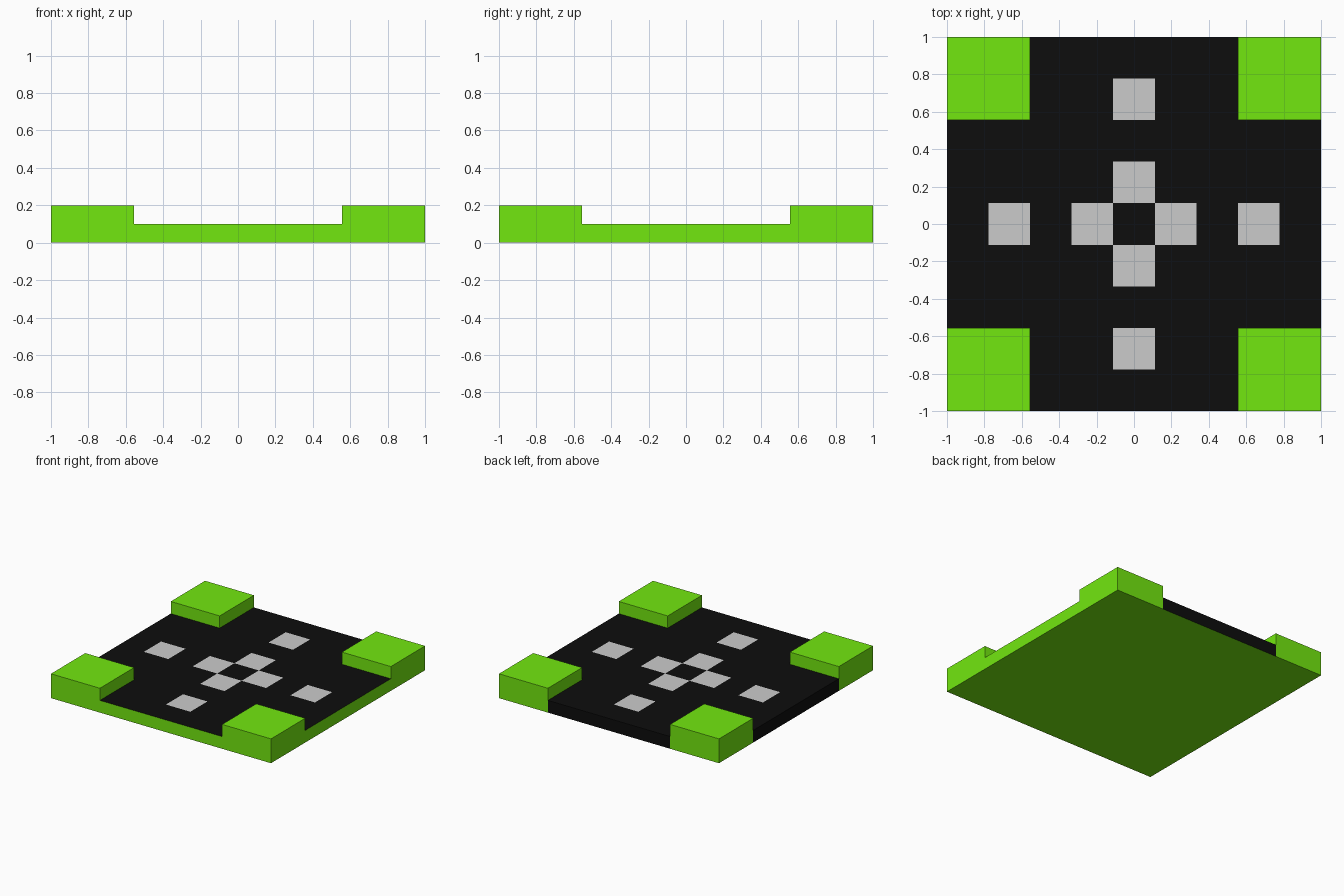
import bpy, bmesh

if "Cube" in bpy.data.objects:
    bpy.data.objects.remove(bpy.data.objects["Cube"])

N = 9
CELL = 2 / N
BOARD_H, BLOCK_H = 0.1, 0.2
INNER = 1 - 2 * CELL          # inner edge of the corner blocks


def material(name, rgb):
    mat = bpy.data.materials.new(name)
    mat.diffuse_color = (*rgb, 1)
    mat.use_nodes = True
    mat.node_tree.nodes["Principled BSDF"].inputs["Base Color"].default_value = mat.diffuse_color
    return mat


def finish(bm, name, mats=()):
    mesh = bpy.data.meshes.new(name)
    bm.to_mesh(mesh)
    bm.free()
    for mat in mats:
        mesh.materials.append(mat)
    obj = bpy.data.objects.new(name, mesh)
    bpy.context.collection.objects.link(obj)
    return obj


def cell_grid():
    bm = bmesh.new()
    bmesh.ops.create_grid(bm, x_segments=N, y_segments=N, size=1)
    bmesh.ops.translate(bm, verts=bm.verts, vec=(0, 0, BOARD_H))
    return bm


def is_tile(face):
    # four tiles around the centre plus one further out on each arm
    c = face.calc_center_median()
    col, row = sorted((round(abs(c.x) / CELL), round(abs(c.y) / CELL)))
    return col == 0 and row in (1, 3) and face.normal.z > 0.9


green = material("green", (0.17, 0.80, 0.005))
black = material("black", (0.004, 0.004, 0.004))

# Board: celled top, straight sides and one flat bottom
bm = cell_grid()
rim = [e for e in bm.edges if e.is_boundary]
skirt = bmesh.ops.extrude_edge_only(bm, edges=rim)["geom"]
for v in skirt:
    if isinstance(v, bmesh.types.BMVert):
        v.co.z = 0
bmesh.ops.holes_fill(bm, edges=[e for e in bm.edges if e.is_boundary], sides=0)
bmesh.ops.recalc_face_normals(bm, faces=bm.faces)

# Raised corner blocks
corners = []
for f in bm.faces:
    c = f.calc_center_median()
    if f.normal.z > 0.9 and min(abs(c.x), abs(c.y)) > INNER:
        corners.append(f)
raised = bmesh.ops.extrude_face_region(bm, geom=corners)["geom"]
bmesh.ops.translate(bm, verts=[g for g in raised if isinstance(g, bmesh.types.BMVert)],
                    vec=(0, 0, BLOCK_H - BOARD_H))
bmesh.ops.recalc_face_normals(bm, faces=bm.faces)

# Black on the sunken top and on the back and left edges between the blocks
for f in bm.faces:
    c, n = f.calc_center_median(), f.normal
    sunken = n.z > 0.9 and c.z < BOARD_H + 0.01
    back = c.y > 0.999 and abs(c.x) < INNER
    left = c.x < -0.999 and abs(c.y) < INNER
    f.material_index = int(sunken or back or left)

# Openings for the tiles, then merge flat areas of one colour
bmesh.ops.delete(bm, geom=[f for f in bm.faces if is_tile(f)], context='FACES')
bmesh.ops.dissolve_limit(bm, angle_limit=0.01, verts=bm.verts, edges=bm.edges,
                         delimit={'MATERIAL'})
finish(bm, "board_with_corner_blocks", (green, black))

# Grey tiles flush with the sunken top
bm = cell_grid()
bm.normal_update()
bmesh.ops.delete(bm, geom=[f for f in bm.faces if not is_tile(f)], context='FACES')
finish(bm, "path_tiles")
